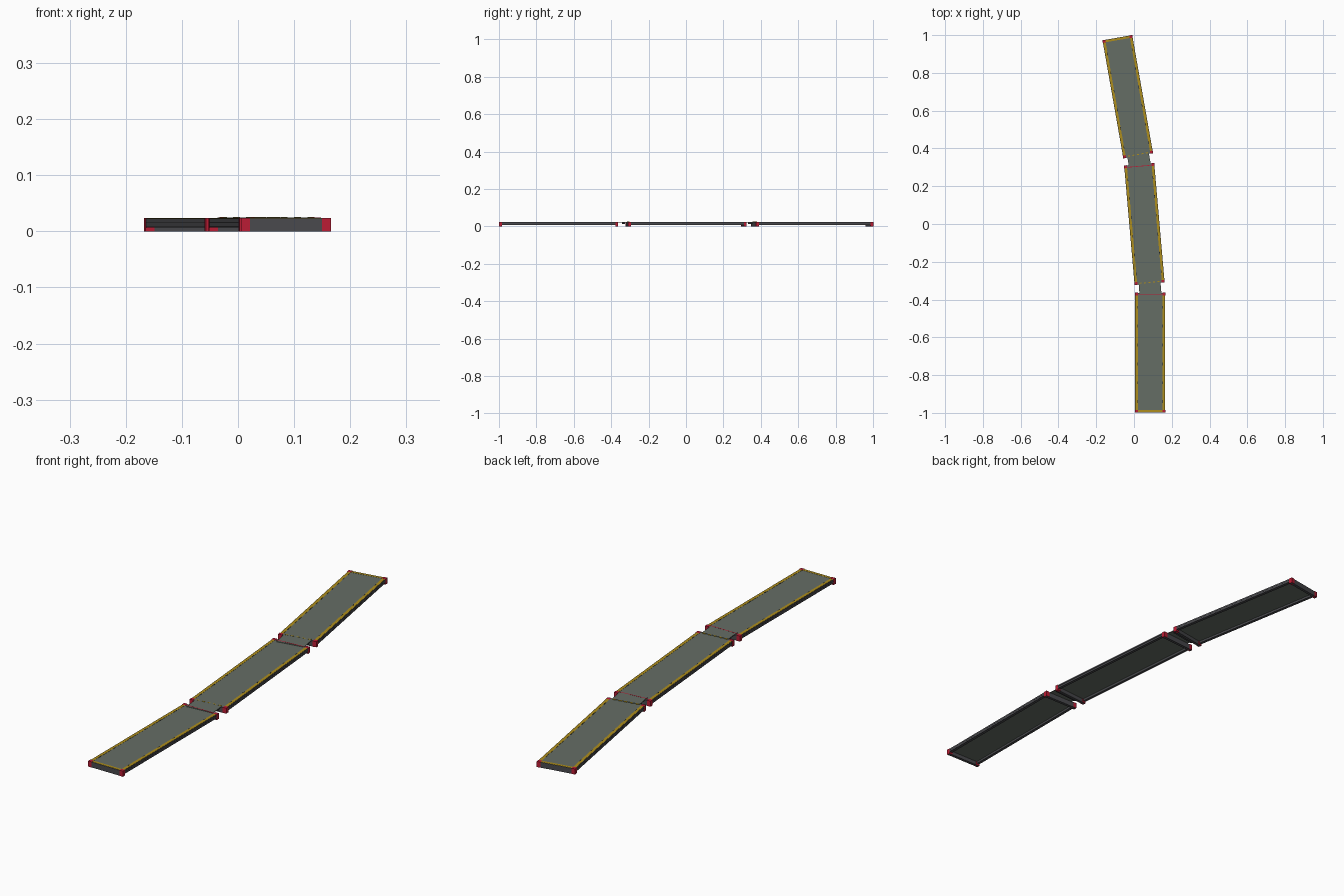
import bpy, bmesh, math
from mathutils import Matrix

if "Cube" in bpy.data.objects:
    bpy.data.objects.remove(bpy.data.objects["Cube"])


def mat(name, c):
    m = bpy.data.materials.new(name)
    m.diffuse_color = (*c, 1)
    m.use_nodes = True
    m.node_tree.nodes["Principled BSDF"].inputs["Base Color"].default_value = m.diffuse_color
    return m


DECK = mat("grey green deck", (0.13, 0.155, 0.13))
FRAME = mat("dark grey frame", (0.068, 0.068, 0.075))
BLACK = mat("black groove", (0.015, 0.015, 0.015))
RED = mat("red corner", (0.5, 0.012, 0.035))
YELLOW = mat("yellow edging", (0.42, 0.27, 0.012))


def boxes(name, material, items, frame):
    """One object from boxes given as (x0, x1, y0, y1, z0, z1) in panel space."""
    bm = bmesh.new()
    for x0, x1, y0, y1, z0, z1 in items:
        m = Matrix.Translation(((x0 + x1) / 2, (y0 + y1) / 2, (z0 + z1) / 2)) \
            @ Matrix.Diagonal((x1 - x0, y1 - y0, z1 - z0, 1))
        bmesh.ops.create_cube(bm, size=1, matrix=m)
    bm.transform(frame)
    me = bpy.data.meshes.new(name)
    bm.to_mesh(me)
    bm.free()
    me.materials.append(material)
    ob = bpy.data.objects.new(name, me)
    bpy.context.collection.objects.link(ob)


def mirror(items):
    return items + [(-b, -a, c, d, e, f) for a, b, c, d, e, f in items]


W, L, TOP = 0.0795, 0.317, 0.0225
panels = [("front", 0.0855, -0.681, 0), ("middle", 0.055, 0.0, 5), ("rear", -0.033, 0.674, 10)]

for tag, cx, cy, ang in panels:
    fr = Matrix.Translation((cx, cy, 0)) @ Matrix.Rotation(math.radians(ang), 4, 'Z')

    # deck slab between the beams, seen from above and below
    boxes(tag + "_deck", DECK, [(-W + .004, W - .004, -L + .003, L - .003, .016, TOP + .0003)], fr)

    # long side beams and full-height end beams
    beams = mirror([(W - .012, W, -L, L, .007, TOP)])
    beams += [(-W, W, s * L - .006 - s * .006, s * L + .006 - s * .006, 0, TOP) for s in (-1, 1)]
    boxes(tag + "_frame", FRAME, beams, fr)

    # side grooves, and a few dark slots on the inner edge of the top
    grooves = mirror([(W - .001, W + .0003, -L, L, z, z + .0007) for z in (.008, .0155)])
    slots = mirror([(W - .0145, W - .0115, -L + .05 + i * .1, -L + .065 + i * .1, TOP, TOP + .001)
                    for i in range(6)])
    boxes(tag + "_grooves", BLACK, grooves + slots, fr)

    # yellow edging on the sides and across the free ends
    z0, z1 = TOP - .001, TOP + .0009
    edge = mirror([(W - .014, W - .0015, -L + .012, L - .012, z0, z1)])
    if tag == "front":
        edge.append((-W + .012, W - .012, -L + .0015, -L + .013, z0, z1))
    if tag == "rear":
        edge.append((-W + .012, W - .012, L - .013, L - .0015, z0, z1))
    # short yellow pieces along the hinge line
    if tag != "front":
        edge += [(-.054 + i * .024, -.042 + i * .024, -L + .004, -L + .009, z0, TOP + .0026)
                 for i in range(5)]
    boxes(tag + "_edging", YELLOW, edge, fr)

    # red corner blocks reaching the ground
    corners = mirror([(W - .015, W + .001, s * L - .0075 - s * .0065, s * L + .0075 - s * .0065, 0, TOP + .001)
                      for s in (-1, 1)])
    boxes(tag + "_corners", RED, corners, fr)

    # bridging flap over the joint
    if tag != "front":
        f0 = -L - .064
        boxes(tag + "_flap", DECK, [(-.058, .058, f0, -L + .006, TOP - .001, TOP + .002)], fr)
        boxes(tag + "_flap_brace", FRAME, [(-.055, .055, -L - .022, -L - .014, .014, TOP - .001)], fr)

    # red hinge strip on the end that carries the next flap
    if tag != "rear":
        boxes(tag + "_hinge_strip", RED, [(-.062, .062, L - .012, L - .0085, TOP, TOP + .0023)], fr)
